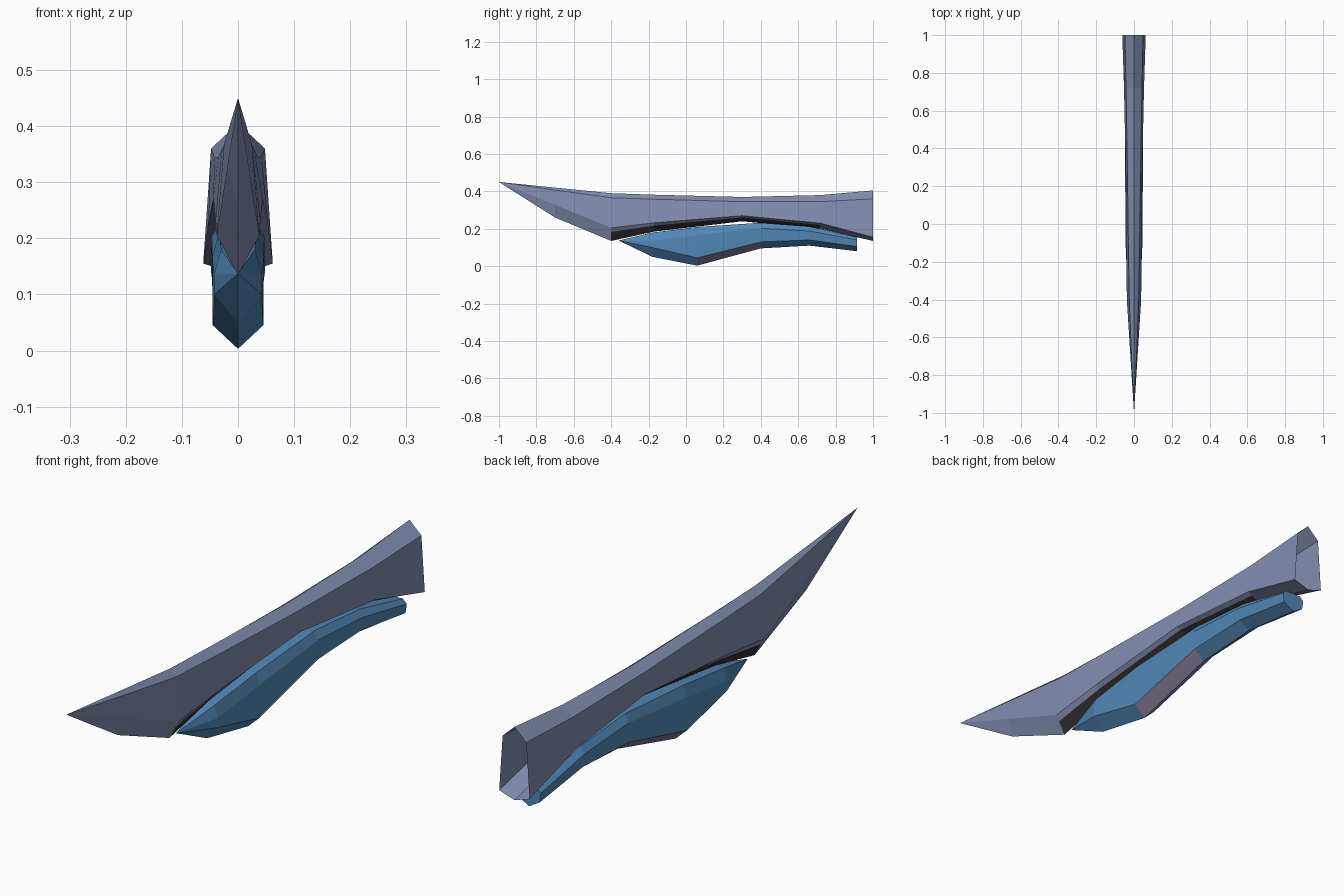
import bpy

if "Cube" in bpy.data.objects:
    bpy.data.objects.remove(bpy.data.objects["Cube"])


def material(name, rgb):
    m = bpy.data.materials.new(name)
    m.diffuse_color = (*rgb, 1)
    m.use_nodes = True
    m.node_tree.nodes["Principled BSDF"].inputs["Base Color"].default_value = m.diffuse_color
    return m


slate = material("slate_lavender", (0.23, 0.27, 0.44))
blue = material("steel_blue", (0.085, 0.25, 0.48))
black = material("charcoal", (0.03, 0.03, 0.03))
mauve = material("mauve_grey", (0.24, 0.20, 0.30))


def loft(name, tip, stations, mats, rule, close_ring, cap):
    """Skin mirrored half sections (x, z points, top to bottom) from a tip."""
    verts, rings = [tip], []
    for y, half in stations:
        pts = list(half) + [(-x, z) for x, z in reversed(half) if x > 0]
        rings.append(range(len(verts), len(verts) + len(pts)))
        verts += [(x, y, z) for x, z in pts]
    n = len(rings[0])
    faces, slots = [], []
    for s in range(len(rings)):
        for i in range(n):
            j = (i + 1) % n
            b = rings[s]
            if s == 0:
                faces.append((0, b[j], b[i]))
            else:
                a = rings[s - 1]
                faces.append((a[i], a[j], b[j], b[i]))
            slots.append(rule(s, i, n))
    if cap:
        faces.append(tuple(rings[-1]))
        slots.append(0)
    me = bpy.data.meshes.new(name)
    me.from_pydata(verts, [], faces)
    for m in mats:
        me.materials.append(m)
    for p, k in zip(me.polygons, slots):
        p.material_index = k
    me.update()
    ob = bpy.data.objects.new(name, me)
    bpy.context.collection.objects.link(ob)
    return ob


# Upper shell: y, ridge z, shoulder, side edge, keel z (rear end is open)
upper_data = [
    (-0.70, 0.420, (0.013, 0.407), (0.019, 0.328), 0.26),
    (-0.40, 0.390, (0.025, 0.366), (0.038, 0.205), 0.135),
    (-0.17, 0.382, (0.029, 0.358), (0.040, 0.232), 0.185),
    (0.30, 0.370, (0.035, 0.345), (0.044, 0.270), 0.24),
    (0.72, 0.380, (0.042, 0.345), (0.053, 0.230), 0.20),
    (1.00, 0.405, (0.048, 0.360), (0.062, 0.155), 0.135),
]
upper = []
for y, top, shoulder, side, keel in upper_data:
    lip = (side[0] * 0.68, side[1] + (keel - side[1]) * 0.32)
    upper.append((y, [(0, top), shoulder, side, lip, (0, keel)]))


# The inner underside behind the pointed front is charcoal
def upper_rule(s, i, n):
    return 1 if 2 <= s <= 4 and i in (3, n - 4) else 0


loft("upper_shell", (0, -1, 0.45), upper, [slate, black], upper_rule, True, False)

# Lower fin: y, top edge, side edge, lower edge, keel z
lower_data = [
    (-0.18, (0.030, 0.180), (0.043, 0.135), (0.042, 0.100), 0.05),
    (0.06, (0.034, 0.210), (0.046, 0.167), (0.045, 0.045), 0.003),
    (0.40, (0.030, 0.232), (0.047, 0.203), (0.044, 0.130), 0.095),
    (0.66, (0.030, 0.212), (0.048, 0.188), (0.043, 0.140), 0.11),
    (0.915, (0.032, 0.155), (0.048, 0.140), (0.043, 0.105), 0.08),
]
lower = [(y, [(0, t[1]), t, e, b, (0, k)]) for y, t, e, b, k in lower_data]


# One pair of panels beside the keel is mauve
def lower_rule(s, i, n):
    return 1 if s == 2 and i in (3, n - 4) else 0


loft("lower_fin", (0, -0.36, 0.137), lower, [blue, mauve], lower_rule, True, True)
